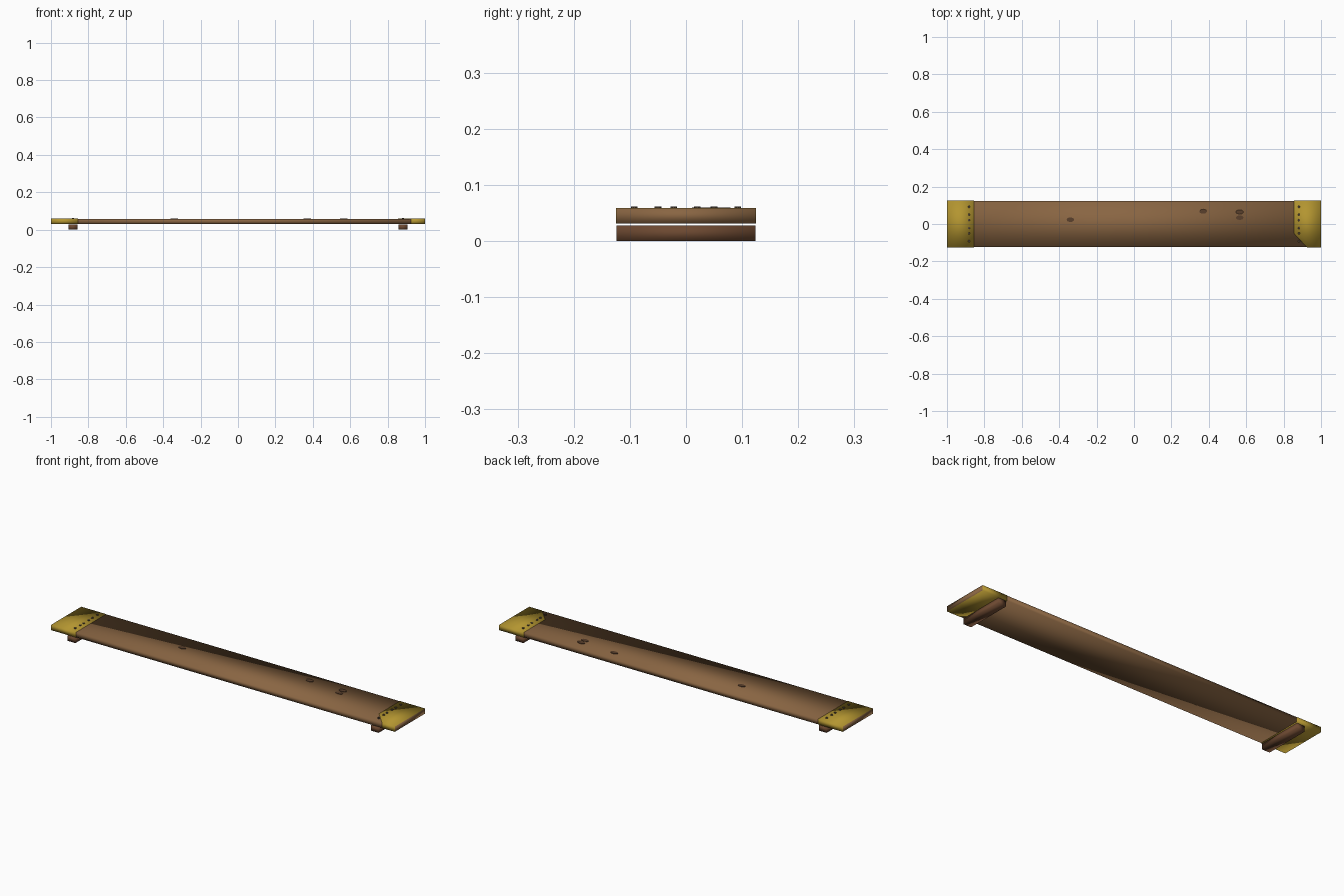
import bpy, bmesh
from math import pi

if "Cube" in bpy.data.objects:
    bpy.data.objects.remove(bpy.data.objects["Cube"])


def material(name, col):
    m = bpy.data.materials.new(name)
    m.diffuse_color = (*col, 1)
    m.use_nodes = True
    m.node_tree.nodes["Principled BSDF"].inputs["Base Color"].default_value = m.diffuse_color
    return m


WOOD = material("wood", (0.25, 0.13, 0.055))
DARK = material("dark_wood", (0.15, 0.065, 0.03))
BRASS = material("brass", (0.45, 0.30, 0.03))
IRON = material("iron", (0.08, 0.055, 0.035))
KNOT = material("knot_wood", (0.10, 0.05, 0.025))


def prism(name, outline, z0, z1, mat):
    """Extrude an xy outline between two heights, with soft corner shading."""
    bm = bmesh.new()
    base = bm.faces.new([bm.verts.new((x, y, z0)) for x, y in outline])
    top = bmesh.ops.extrude_face_region(bm, geom=[base])["geom"]
    for v in top:
        if isinstance(v, bmesh.types.BMVert):
            v.co.z = z1
    bmesh.ops.recalc_face_normals(bm, faces=bm.faces)
    for f in bm.faces:
        f.smooth = True
    me = bpy.data.meshes.new(name)
    bm.to_mesh(me)
    bm.free()
    me.materials.append(mat)
    ob = bpy.data.objects.new(name, me)
    bpy.context.collection.objects.link(ob)
    return ob


def rect(x0, x1, y0=-0.124, y1=0.124):
    return [(x0, y0), (x1, y0), (x1, y1), (x0, y1)]


def disc(name, x, y, z0, z1, rx, ry, mat, sides):
    bpy.ops.mesh.primitive_cylinder_add(vertices=sides, radius=1, depth=1,
                                        location=(x, y, (z0 + z1) / 2))
    ob = bpy.context.object
    ob.name = name
    ob.scale = (rx, ry, z1 - z0)
    bpy.ops.object.transform_apply(location=False, rotation=False, scale=True)
    bpy.ops.object.shade_smooth_by_angle(angle=pi / 6)
    ob.data.materials.append(mat)


# Plank running the full length
prism("plank", rect(-1.0, 1.0), 0.0315, 0.058, WOOD)

# Metal end caps; the right one has a clipped corner
prism("left_cap", rect(-0.9995, -0.855, -0.125, 0.125), 0.031, 0.0588, BRASS)
prism("right_cap", [(0.925, -0.125), (0.9995, -0.125), (0.9995, 0.125),
                    (0.855, 0.125), (0.855, -0.05)], 0.031, 0.0588, BRASS)

for side, label in ((-1, "left"), (1, "right")):
    # Cross batten under each end
    prism(label + "_batten", rect(side * 0.882 - 0.023, side * 0.882 + 0.023),
          0.0, 0.028, DARK)
    # Row of nails through each cap
    for y in (-0.092, -0.05, -0.022, 0.02, 0.05, 0.092):
        disc(label + "_nail", side * 0.882, y, 0.055, 0.0615, 0.006, 0.006, IRON, 10)

# Raised knots in the wood
for x, y in ((-0.34, 0.023), (0.37, 0.067), (0.565, 0.064), (0.565, 0.034)):
    disc("knot", x, y, 0.055, 0.0603, 0.02, 0.012, KNOT, 16)
